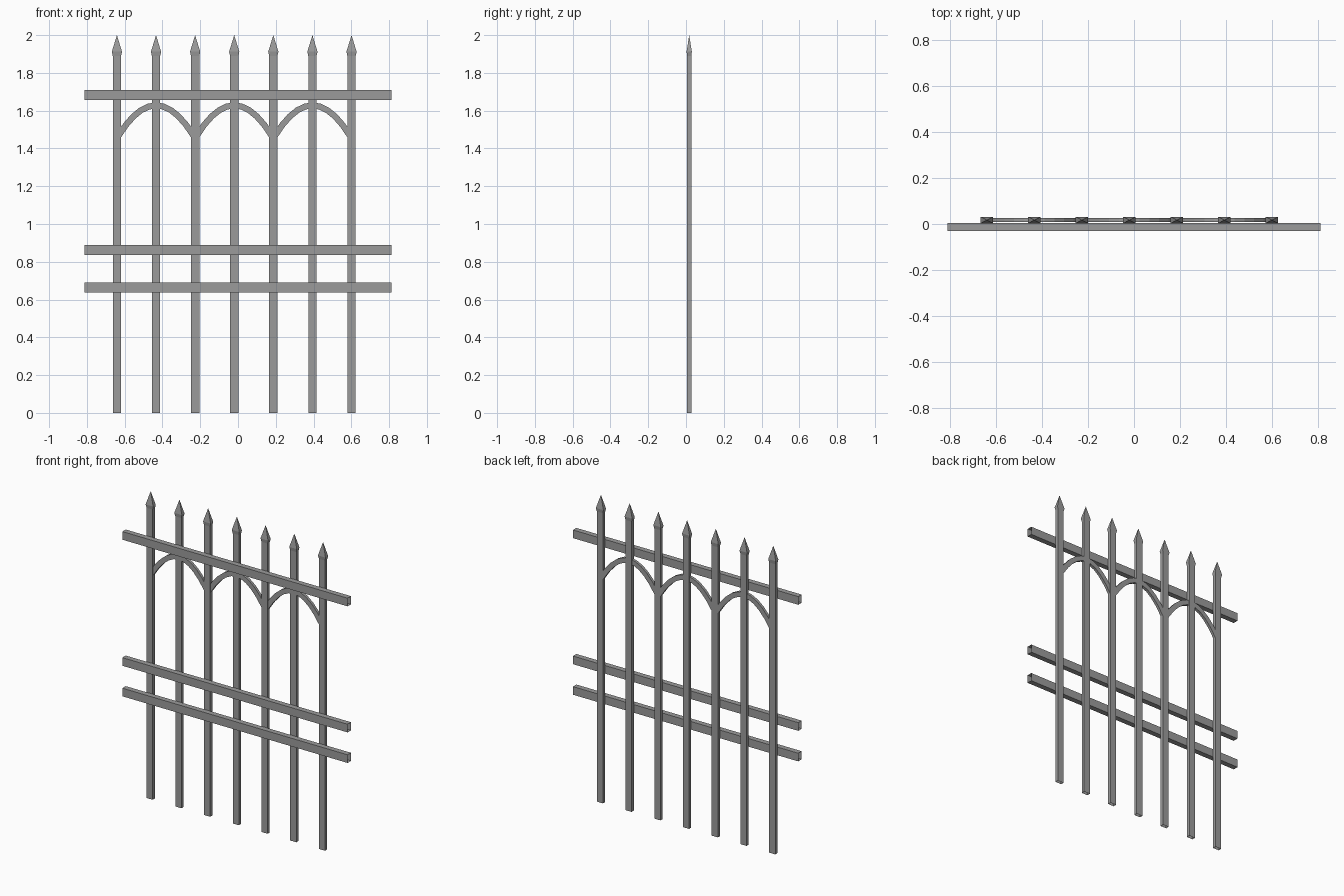
import bpy, bmesh
from mathutils import Vector

cube = bpy.data.objects.get("Cube")
if cube:
    bpy.data.objects.remove(cube, do_unlink=True)

grey = bpy.data.materials.new("iron_grey")
grey.use_nodes = True
grey.diffuse_color = (0.33, 0.33, 0.33, 1)
grey.node_tree.nodes["Principled BSDF"].inputs["Base Color"].default_value = grey.diffuse_color


def loft(name, rings, tip=None):
    """Open-ended tube through rings of four points, optionally closed to a tip."""
    bm = bmesh.new()
    loops = [[bm.verts.new(p) for p in ring] for ring in rings]
    for a, b in zip(loops, loops[1:]):
        for i in range(4):
            j = (i + 1) % 4
            bm.faces.new((a[i], a[j], b[j], b[i]))
    if tip:
        apex = bm.verts.new(tip)
        for i in range(4):
            bm.faces.new((loops[-1][i], loops[-1][(i + 1) % 4], apex))
    bmesh.ops.recalc_face_normals(bm, faces=bm.faces)
    mesh = bpy.data.meshes.new(name)
    bm.to_mesh(mesh)
    bm.free()
    mesh.materials.append(grey)
    obj = bpy.data.objects.new(name, mesh)
    bpy.context.collection.objects.link(obj)
    return obj


SPACING, CENTRE_X, PICKET_Y = 0.207, -0.02, 0.017


# Pickets with spear heads
def picket_ring(x, z, hx, hy):
    return [(x + sx * hx, PICKET_Y + sy * hy, z)
            for sx, sy in ((-1, -1), (1, -1), (1, 1), (-1, 1))]


for n in range(7):
    x = CENTRE_X + (n - 3) * SPACING
    rings = [picket_ring(x, 0, 0.022, 0.011),
             picket_ring(x, 1.89, 0.022, 0.011),
             picket_ring(x, 1.912, 0.027, 0.014)]
    loft(f"picket_{n + 1}", rings, (x, PICKET_Y, 2))


# Horizontal rails, open at both ends
def rail_ring(x, z):
    return [(x, y, z + dz) for y, dz in
            ((-0.031, -0.0265), (0.004, -0.0265), (0.004, 0.0265), (-0.031, 0.0265))]


for name, z in (("lower_rail", 0.663), ("middle_rail", 0.862), ("top_rail", 1.683)):
    loft(name, [rail_ring(-0.812, z), rail_ring(0.812, z)])

# Arches, each spanning two picket gaps
SPAN, RISE, CROWN, HALF, STEPS = 0.198, 0.16, 1.628, 0.016, 10
for n in range(3):
    cx = CENTRE_X + (n - 1) * 2 * SPACING
    rings = []
    for k in range(STEPS + 1):
        t = 2 * k / STEPS - 1
        mid = Vector((cx + SPAN * t, PICKET_Y, CROWN - RISE * t * t))
        out = Vector((2 * RISE * t, 0, SPAN)).normalized() * HALF
        depth = Vector((0, 0.009, 0))
        rings.append([mid - out - depth, mid + out - depth,
                      mid + out + depth, mid - out + depth])
    loft(f"arch_{n + 1}", rings)
